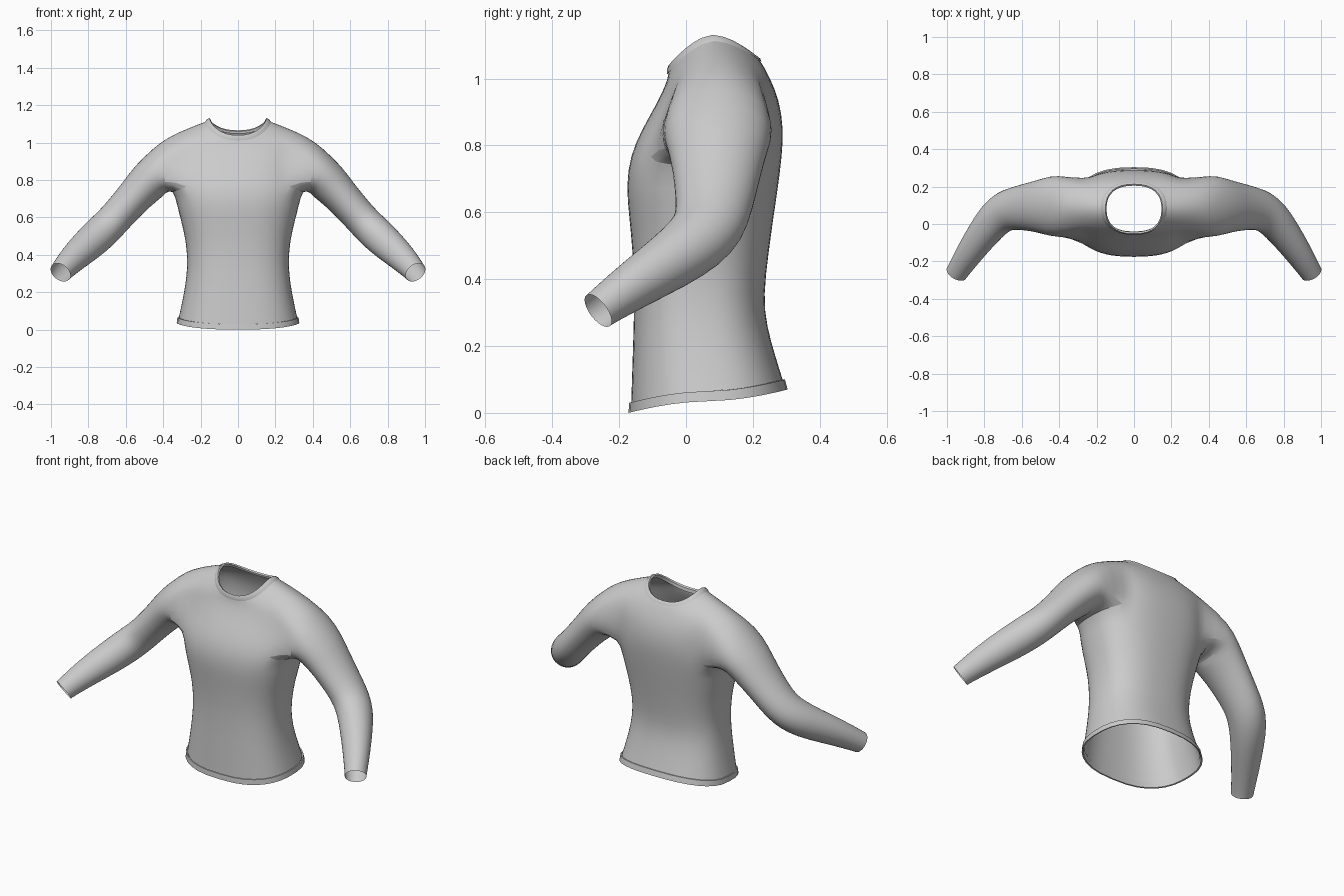
import bpy, bmesh
from math import sin, cos, pi, radians
from mathutils import Vector

if "Cube" in bpy.data.objects:
    bpy.data.objects.remove(bpy.data.objects["Cube"])

N = 32              # points round the torso
C0, C1 = 4, 12      # armhole columns
R0, R1 = 7, 10      # armhole rows


def sp(v, e):
    return (abs(v) ** e) * (1 if v >= 0 else -1)


def ring(hw, yf, yb, zf, zs, zb, n=2.5):
    """Rounded ring: half width, front/back y, z at front/side/back."""
    pts = []
    for j in range(N):
        t = 2 * pi * j / N
        c, s = cos(t), sin(t)
        z = zs + (zf - zs) * max(c, 0) ** 1.4 + (zb - zs) * max(-c, 0) ** 1.4
        pts.append(Vector((hw * sp(s, 2 / n),
                           (yf + yb) / 2 - (yb - yf) / 2 * sp(c, 2 / n), z)))
    return pts


def bridge(bm, a, b, skip=()):
    k = len(a)
    for j in range(k):
        if j not in skip:
            bm.faces.new((a[j], a[(j + 1) % k], b[(j + 1) % k], b[j]))


def add_ring(bm, pts):
    return [bm.verts.new(p) for p in pts]


def finish(bm, name, subdivide=True):
    bmesh.ops.recalc_face_normals(bm, faces=bm.faces)
    me = bpy.data.meshes.new(name)
    bm.to_mesh(me)
    bm.free()
    ob = bpy.data.objects.new(name, me)
    bpy.context.collection.objects.link(ob)
    if subdivide:
        m = ob.modifiers.new("Smooth", 'SUBSURF')
        m.levels = m.render_levels = 1
    bpy.ops.object.select_all(action='DESELECT')
    ob.select_set(True)
    bpy.context.view_layer.objects.active = ob
    bpy.ops.object.shade_smooth_by_angle(angle=radians(35))
    return ob


# Torso rings from hem to neck
torso = [
    (.318, -.165, .290, .03, .065, .10),
    (.300, -.162, .268, .12, .145, .17),
    (.280, -.158, .242, .24, .25, .26),
    (.270, -.155, .232, .36, .36, .35),
    (.280, -.160, .248, .48, .48, .48),
    (.305, -.171, .263, .59, .58, .59),
    (.328, -.180, .277, .68, .67, .68),
    (.348, -.168, .288, .77, .755, .77),
    (.335, -.132, .293, .85, .84, .85),
    (.345, -.085, .279, .93, .93, .94),
    (.375, -.060, .252, .985, 1.03, 1.00, 2.3),
    (.270, -.055, .234, 1.005, 1.078, 1.035, 2.3),
    (.172, -.052, .220, 1.02, 1.115, 1.055, 2.4),
]
bm = bmesh.new()
rows = [add_ring(bm, ring(*r)) for r in torso]
holes = set(range(C0, C1)) | set(range(N - C1, N - C0))
for i in range(len(rows) - 1):
    bridge(bm, rows[i], rows[i + 1], holes if R0 <= i < R1 else ())

# Sleeves: centre point, half depth, half height, grown from the armholes
arm = [
    ((.420, .095, .852), .170, .130),
    ((.475, .095, .795), .152, .113),
    ((.540, .093, .727), .134, .098),
    ((.635, .085, .620), .116, .091),
    ((.690, .070, .560), .110, .092),
    ((.740, .032, .512), .102, .094),
    ((.800, -.042, .456), .088, .090),
    ((.880, -.155, .384), .072, .077),
    ((.938, -.245, .320), .060, .062),
    ((.949, -.263, .306), .058, .060),
]
path = [Vector((.2, .1, .85))] + [Vector(a[0]) for a in arm]
path.append(path[-1] * 2 - path[-2])
for s in (1, -1):
    def col(j):
        return j if s == 1 else N - j
    loop = [rows[R0][col(j)] for j in range(C0, C1 + 1)]
    loop += [rows[i][col(C1)] for i in range(R0 + 1, R1)]
    loop += [rows[R1][col(j)] for j in range(C1, C0 - 1, -1)]
    loop += [rows[i][col(C0)] for i in range(R1 - 1, R0, -1)]
    k = len(loop)
    start = -pi / 2 - (C1 - C0) * pi / k
    for i, (p, a, b) in enumerate(arm):
        t = (path[i + 2] - path[i]).normalized()
        u = Vector((0, 1, 0))
        u = (u - t * u.dot(t)).normalized()
        v = t.cross(u)
        pts = []
        for q in range(k):
            ang = start + 2 * pi * q / k
            w = Vector(p) + u * a * cos(ang) + v * b * sin(ang)
            pts.append(Vector((w.x * s, w.y, w.z)))
        new = add_ring(bm, pts)
        bridge(bm, loop, new)
        loop = new
finish(bm, "shirt_body")


def band(name, rings):
    b = bmesh.new()
    rr = [add_ring(b, ring(*r)) for r in rings]
    for lo, hi in zip(rr, rr[1:]):
        bridge(b, lo, hi)
    return finish(b, name, False)


# Collar band, folded over at the top
band("collar", [
    (.176, -.056, .226, 1.012, 1.113, 1.050, 2.4),
    (.165, -.057, .222, 1.028, 1.125, 1.060, 2.4),
    (.153, -.052, .213, 1.040, 1.131, 1.066, 2.4),
    (.147, -.043, .205, 1.034, 1.124, 1.060, 2.4),
    (.155, -.040, .207, 1.015, 1.108, 1.048, 2.4),
])

# Hem band, folded under at the bottom
band("hem", [
    (.318, -.165, .290, .03, .065, .10),
    (.324, -.170, .296, .03, .065, .10),
    (.328, -.172, .304, .0, .035, .07),
    (.320, -.166, .297, .002, .037, .072),
    (.314, -.161, .286, .03, .065, .10),
])
